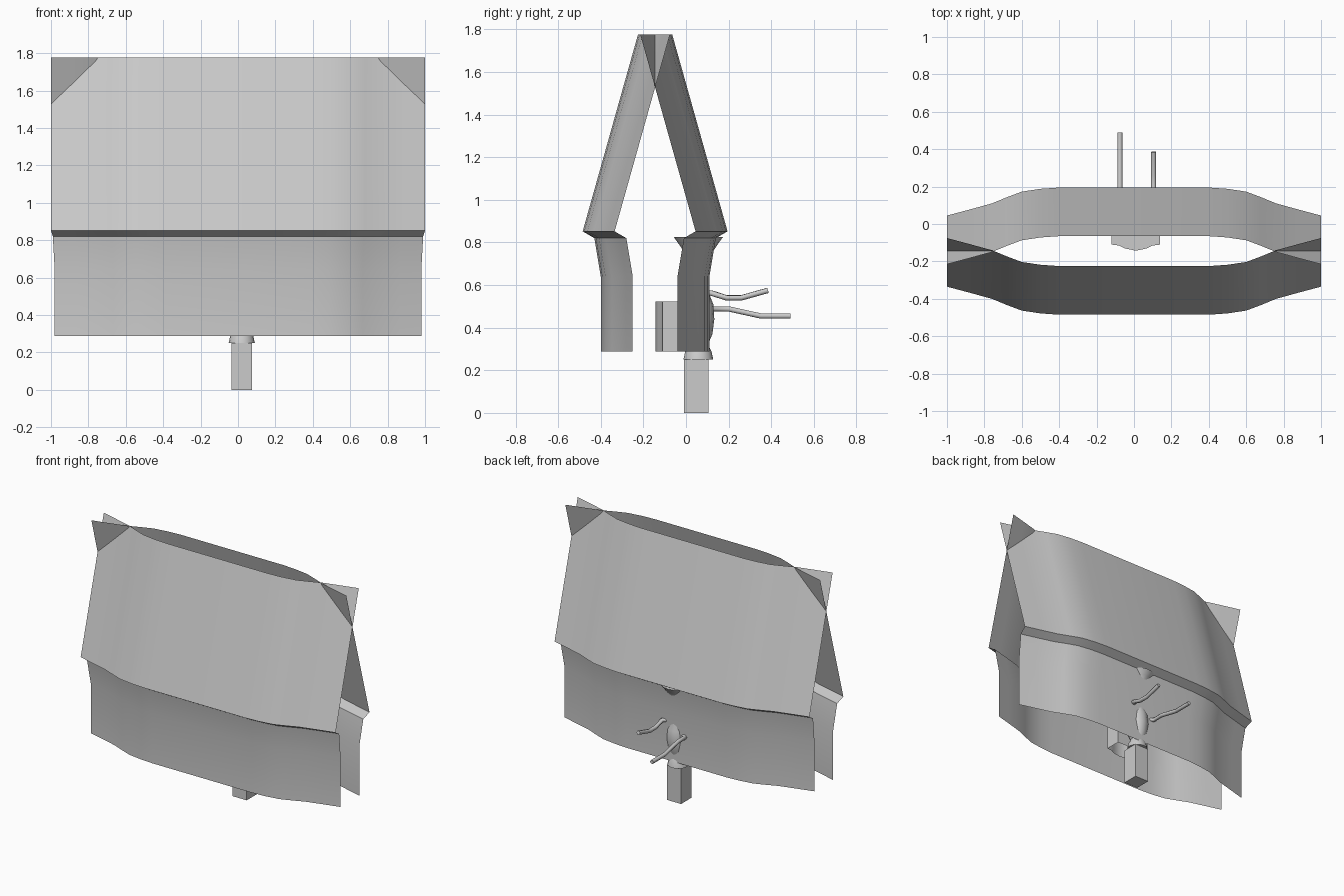
import bpy, bmesh, math

cube = bpy.data.objects.get("Cube")
if cube:
    bpy.data.objects.remove(cube, do_unlink=True)

grey = bpy.data.materials.new("plain_grey")
grey.use_nodes = True
colour = (0.6, 0.6, 0.6, 1)
grey.diffuse_color = colour
grey.node_tree.nodes["Principled BSDF"].inputs["Base Color"].default_value = colour


def finish(name, bm, smooth=True):
    bmesh.ops.recalc_face_normals(bm, faces=bm.faces)
    mesh = bpy.data.meshes.new(name)
    bm.to_mesh(mesh)
    bm.free()
    mesh.materials.append(grey)
    obj = bpy.data.objects.new(name, mesh)
    bpy.context.collection.objects.link(obj)
    if smooth:
        bpy.ops.object.select_all(action="DESELECT")
        obj.select_set(True)
        bpy.context.view_layer.objects.active = obj
        bpy.ops.object.shade_smooth_by_angle(angle=math.radians(30))
    return obj


def skin(bm, rows, closed=False):
    """Join rows of points with quads."""
    grid = [[bm.verts.new(p) for p in row] for row in rows]
    count = len(grid[0])
    for a, b in zip(grid, grid[1:]):
        for i in range(count if closed else count - 1):
            j = (i + 1) % count
            bm.faces.new((a[i], a[j], b[j], b[i]))
    return grid


# Two bowed sheets leaning together and crossing at the upper corners
MID_Y = -0.145
half_plan = [(0.4, 0), (0.5, 0.007), (0.6, 0.022), (0.68, 0.052), (0.76, 0.085), (0.88, 0.118), (1, 0.15)]
plan = [(-x, f) for x, f in reversed(half_plan)] + [(0, 0)] + half_plan
# distance from the middle, height, width factor
section = [(0.255, 0.287, 0.98), (0.255, 0.64, 0.98), (0.285, 0.82, 0.99),
           (0.34, 0.852, 1), (0.08, 1.777, 1)]
for name, side in (("front_panel", -1), ("back_panel", 1)):
    bm = bmesh.new()
    skin(bm, [[(x * w, MID_Y + side * (d - f), z) for x, f in plan] for d, z, w in section])
    finish(name, bm)

# Square post
CX, CY = 0.02, 0.048
bm = bmesh.new()
bmesh.ops.create_cube(bm, size=1)
for v in bm.verts:
    v.co = (CX + v.co.x * 0.11, CY + v.co.y * 0.115, 0.125 + v.co.z * 0.25)
finish("square_post", bm, smooth=False)

# Turned stem with a collar below and a flared head
profile = [(0.07, 0.25), (0.062, 0.287), (0.045, 0.32), (0.066, 0.37), (0.075, 0.44), (0.07, 0.51),
           (0.05, 0.56), (0.048, 0.68), (0.064, 0.75), (0.09, 0.79), (0.115, 0.825)]
bm = bmesh.new()
turns = [2 * math.pi * i / 16 for i in range(16)]
rings = skin(bm, [[(CX + r * math.cos(t), CY + 0.01 + r * math.sin(t), z) for t in turns]
                  for r, z in profile], closed=True)
bm.faces.new(rings[0])
bm.faces.new(rings[-1])
finish("turned_stem", bm)

# Hollow box with a bowed front, open underneath
outline = [(-0.12, 0), (-0.12, -0.11), (-0.08, -0.115), (-0.05, -0.13), (0.01, -0.143),
           (0.07, -0.13), (0.1, -0.115), (0.14, -0.11), (0.14, 0)]
bm = bmesh.new()
rings = skin(bm, [[(x, y, z) for x, y in outline] for z in (0.287, 0.522)], closed=True)
bm.faces.new(rings[-1])
finish("hollow_box", bm)

# Two bent rods reaching out at the back
rods = {
    "left_rod": [(0.04, 0.06, 0.56), (0.105, 0.12, 0.562), (0.105, 0.19, 0.54),
                 (0.105, 0.26, 0.54), (0.105, 0.385, 0.575)],
    "right_rod": [(0, 0.06, 0.49), (-0.075, 0.12, 0.488), (-0.075, 0.2, 0.488),
                  (-0.075, 0.35, 0.455), (-0.075, 0.49, 0.455)],
}
for name, points in rods.items():
    curve = bpy.data.curves.new(name, "CURVE")
    curve.dimensions = "3D"
    curve.bevel_depth = 0.014
    curve.bevel_resolution = 1
    curve.use_fill_caps = True
    spline = curve.splines.new("POLY")
    spline.points.add(len(points) - 1)
    for point, co in zip(spline.points, points):
        point.co = (*co, 1)
    curve.materials.append(grey)
    bpy.context.collection.objects.link(bpy.data.objects.new(name, curve))
